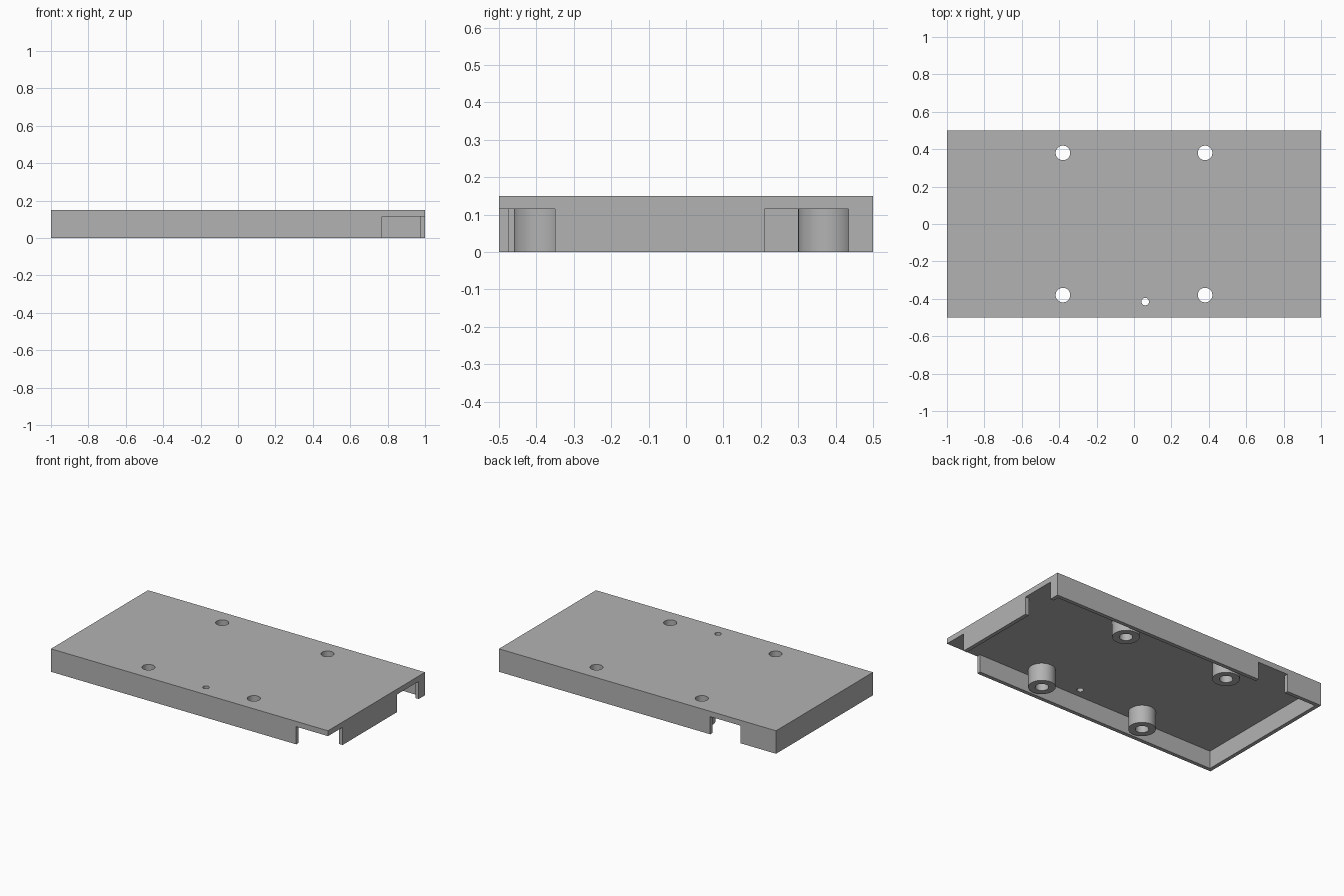
import bpy

default = bpy.data.objects.get("Cube")
if default:
    bpy.data.objects.remove(default, do_unlink=True)

LENGTH, WIDTH, HEIGHT = 2.0, 1.0, 0.15
WALL, CEILING = 0.025, 0.115
BOSS = 0.38          # boss offset from the centre in x and y
BELOW = -0.1         # cutters start under the rim

grey = bpy.data.materials.new("plain grey")
grey.use_nodes = True
COLOUR = (0.45, 0.45, 0.45, 1)
grey.diffuse_color = COLOUR
grey.node_tree.nodes["Principled BSDF"].inputs["Base Color"].default_value = COLOUR


def box(name, x0, x1, y0, y1, z0, z1):
    bpy.ops.mesh.primitive_cube_add(
        size=1, location=((x0 + x1) / 2, (y0 + y1) / 2, (z0 + z1) / 2))
    ob = bpy.context.object
    ob.name = name
    ob.scale = (x1 - x0, y1 - y0, z1 - z0)
    bpy.ops.object.transform_apply(location=True, rotation=False, scale=True)
    return ob


def rod(name, x, y, radius, z0, z1):
    bpy.ops.mesh.primitive_cylinder_add(
        vertices=64, radius=radius, depth=z1 - z0, location=(x, y, (z0 + z1) / 2))
    ob = bpy.context.object
    ob.name = name
    return ob


def combine(target, tool, operation):
    mod = target.modifiers.new(operation.lower(), "BOOLEAN")
    mod.operation, mod.solver, mod.object = operation, "EXACT", tool
    bpy.context.view_layer.objects.active = target
    bpy.ops.object.modifier_apply(modifier=mod.name)
    bpy.data.objects.remove(tool, do_unlink=True)


# Hollow cover, open underneath
hx, hy = LENGTH / 2, WIDTH / 2
cover = box("cover", -hx, hx, -hy, hy, 0, HEIGHT)
combine(cover, box("cavity", -hx + WALL, hx - WALL, -hy + WALL, hy - WALL,
                   BELOW, CEILING), "DIFFERENCE")

# Wall openings: front right corner, right side, back
for name, x0, x1, y0, y1 in (
        ("corner_opening", 0.77, 1.1, -0.6, -0.35),
        ("side_opening", 0.9, 1.1, 0.21, 0.435),
        ("back_opening", -0.745, -0.525, 0.4, 0.6)):
    combine(cover, box(name, x0, x1, y0, y1, BELOW, CEILING), "DIFFERENCE")

# Four screw bosses with through holes
for x in (-BOSS, BOSS):
    for y in (-BOSS, BOSS):
        combine(cover, rod("boss", x, y, 0.08, 0, 0.13), "UNION")
        combine(cover, rod("screw_hole", x, y, 0.039, BELOW, 0.3), "DIFFERENCE")

# Small indicator hole
combine(cover, rod("indicator_hole", 0.06, -0.415, 0.02, BELOW, 0.3), "DIFFERENCE")

cover.data.materials.clear()
cover.data.materials.append(grey)
for poly in cover.data.polygons:
    poly.material_index = 0
bpy.ops.object.select_all(action="DESELECT")
cover.select_set(True)
bpy.context.view_layer.objects.active = cover
bpy.ops.object.shade_smooth_by_angle()
